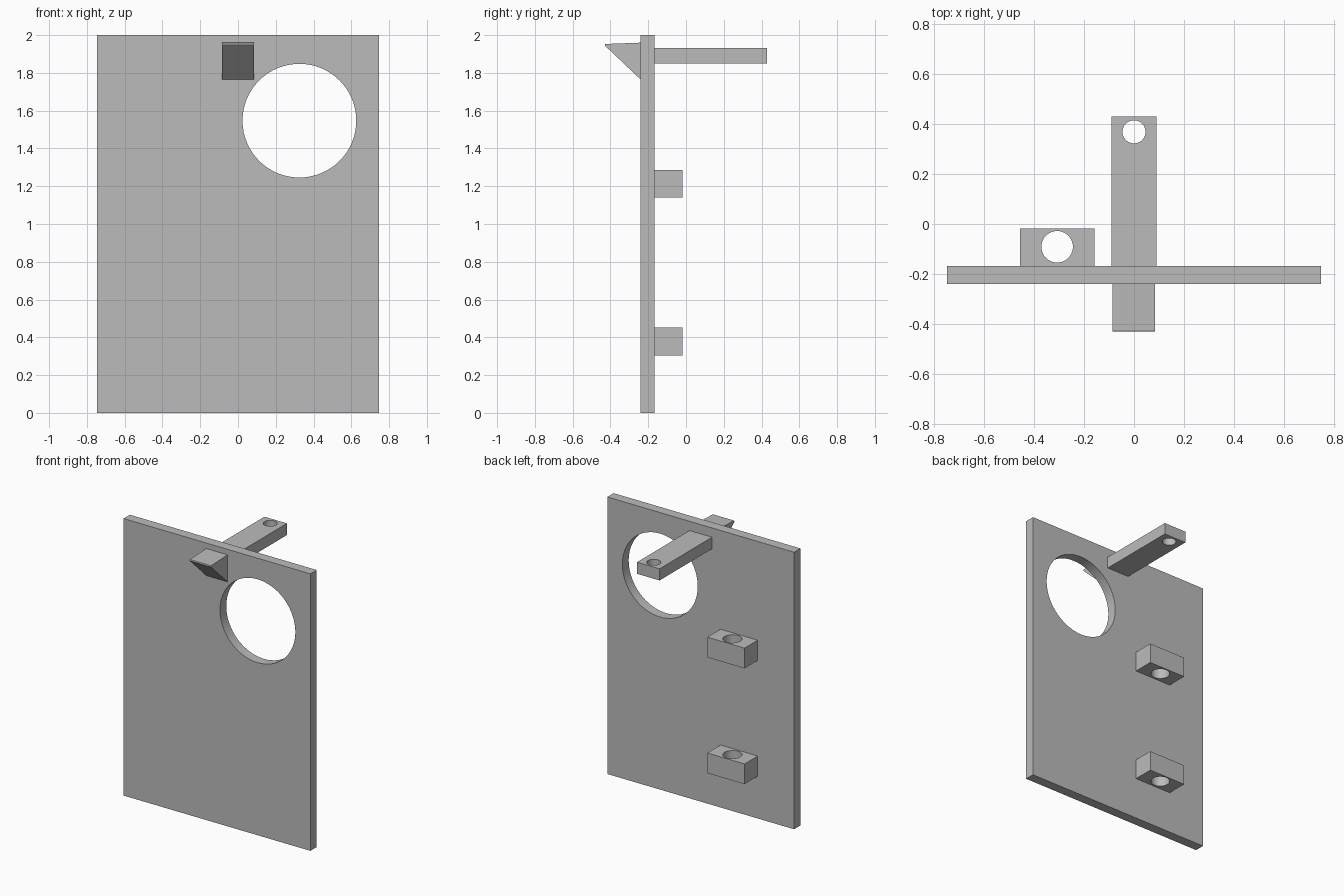
import bpy
import bmesh
from math import radians
from mathutils import Matrix, Vector

cube = bpy.data.objects.get("Cube")
if cube:
    bpy.data.objects.remove(cube, do_unlink=True)

grey = bpy.data.materials.new("plain grey")
grey.use_nodes = True
grey.diffuse_color = (0.5, 0.5, 0.5, 1)
grey.node_tree.nodes["Principled BSDF"].inputs["Base Color"].default_value = (0.5, 0.5, 0.5, 1)


def add_object(name, bm):
    bmesh.ops.recalc_face_normals(bm, faces=bm.faces)
    mesh = bpy.data.meshes.new(name)
    bm.to_mesh(mesh)
    bm.free()
    mesh.materials.append(grey)
    obj = bpy.data.objects.new(name, mesh)
    bpy.context.collection.objects.link(obj)
    return obj


def box(name, low, high):
    low, high = Vector(low), Vector(high)
    bm = bmesh.new()
    bmesh.ops.create_cube(bm, size=1, matrix=Matrix.Translation((low + high) / 2)
                          @ Matrix.Diagonal((high - low).to_4d()))
    return add_object(name, bm)


def drill(obj, centre, radius, axis):
    """Cut a round through hole along the given axis."""
    turn = Matrix.Rotation(radians(90), 4, "X") if axis == "Y" else Matrix()
    bm = bmesh.new()
    bmesh.ops.create_cone(bm, cap_ends=True, segments=64, radius1=radius, radius2=radius,
                          depth=0.4, matrix=Matrix.Translation(centre) @ turn)
    cutter = add_object("hole_cutter", bm)
    cutter.hide_render = True
    mod = obj.modifiers.new("hole", "BOOLEAN")
    mod.operation, mod.solver, mod.object = "DIFFERENCE", "EXACT", cutter
    bpy.ops.object.select_all(action="DESELECT")
    obj.select_set(True)
    bpy.context.view_layer.objects.active = obj
    bpy.ops.object.modifier_apply(modifier=mod.name)
    bpy.data.objects.remove(cutter, do_unlink=True)
    bpy.ops.object.shade_smooth_by_angle(angle=radians(30))


FRONT, BACK = -0.24, -0.168

# Upright panel with its large round opening
panel = box("panel", (-0.746, FRONT, 0), (0.746, BACK, 2))
drill(panel, (0.325, -0.2, 1.547), 0.301, "Y")

# Drilled arm reaching backwards
arm = box("rear_arm", (-0.09, BACK, 1.849), (0.09, 0.43, 1.933))
drill(arm, (0, 0.368, 1.89), 0.046, "Z")

# Two hinge blocks on the back
for name, z in (("lower_hinge_block", 0.305), ("upper_hinge_block", 1.141)):
    block = box(name, (-0.455, BACK, z), (-0.158, -0.018, z + 0.146))
    drill(block, (-0.307, -0.091, z + 0.073), 0.063, "Z")

# Wedge-shaped pull on the front
bm = bmesh.new()
profile = [(FRONT, 1.765), (FRONT, 1.96), (-0.427, 1.953), (-0.43, 1.945)]
side = bm.faces.new([bm.verts.new((-0.086, y, z)) for y, z in profile])
extruded = bmesh.ops.extrude_face_region(bm, geom=[side])["geom"]
bmesh.ops.translate(bm, vec=(0.17, 0, 0),
                    verts=[v for v in extruded if isinstance(v, bmesh.types.BMVert)])
add_object("front_wedge", bm)
